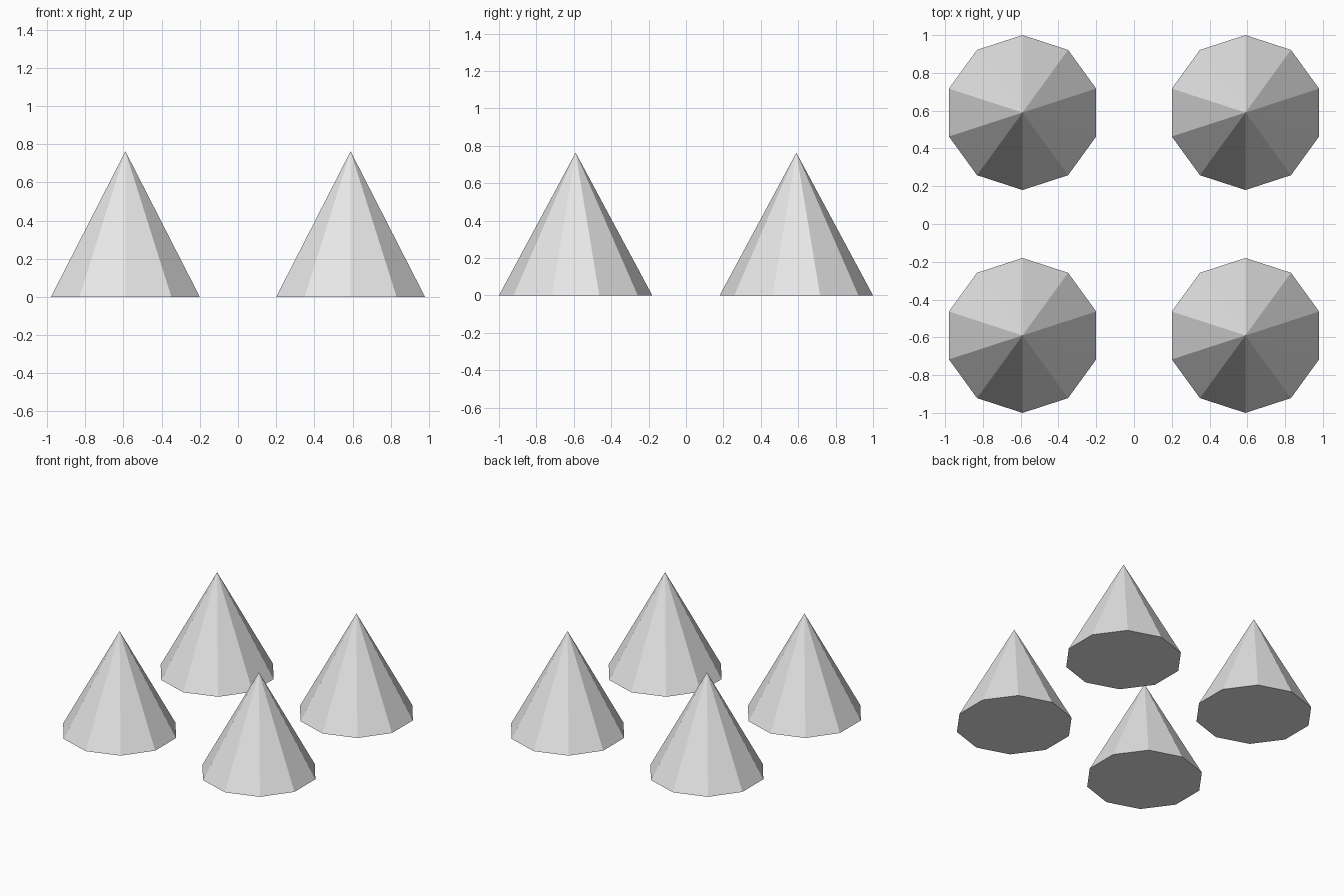
import bpy

cube = bpy.data.objects.get("Cube")
if cube:
    bpy.data.objects.remove(cube, do_unlink=True)

# Single plain grey material
GREY = (0.8, 0.8, 0.8, 1.0)
grey = bpy.data.materials.new("plain grey")
grey.use_nodes = True
grey.diffuse_color = GREY
for node in grey.node_tree.nodes:
    if node.type == "BSDF_PRINCIPLED":
        node.inputs["Base Color"].default_value = GREY

SIDES, RADIUS, HEIGHT = 10, 0.41, 0.763
OFFSET = 1 - RADIUS


def add_cone(name, x, y):
    """Flat-shaded ten-sided cone standing on the ground."""
    bpy.ops.mesh.primitive_cone_add(
        vertices=SIDES, radius1=RADIUS, radius2=0, depth=HEIGHT,
        end_fill_type="NGON", location=(x, y, HEIGHT / 2))
    cone = bpy.context.object
    cone.name = name
    cone.data.name = name
    cone.data.materials.append(grey)


# Four cones, one in each corner of a square
for depth_name, y in (("front", -OFFSET), ("back", OFFSET)):
    for side_name, x in (("left", OFFSET), ("right", -OFFSET)):
        add_cone(f"{depth_name}_{side_name}_cone", x, y)
